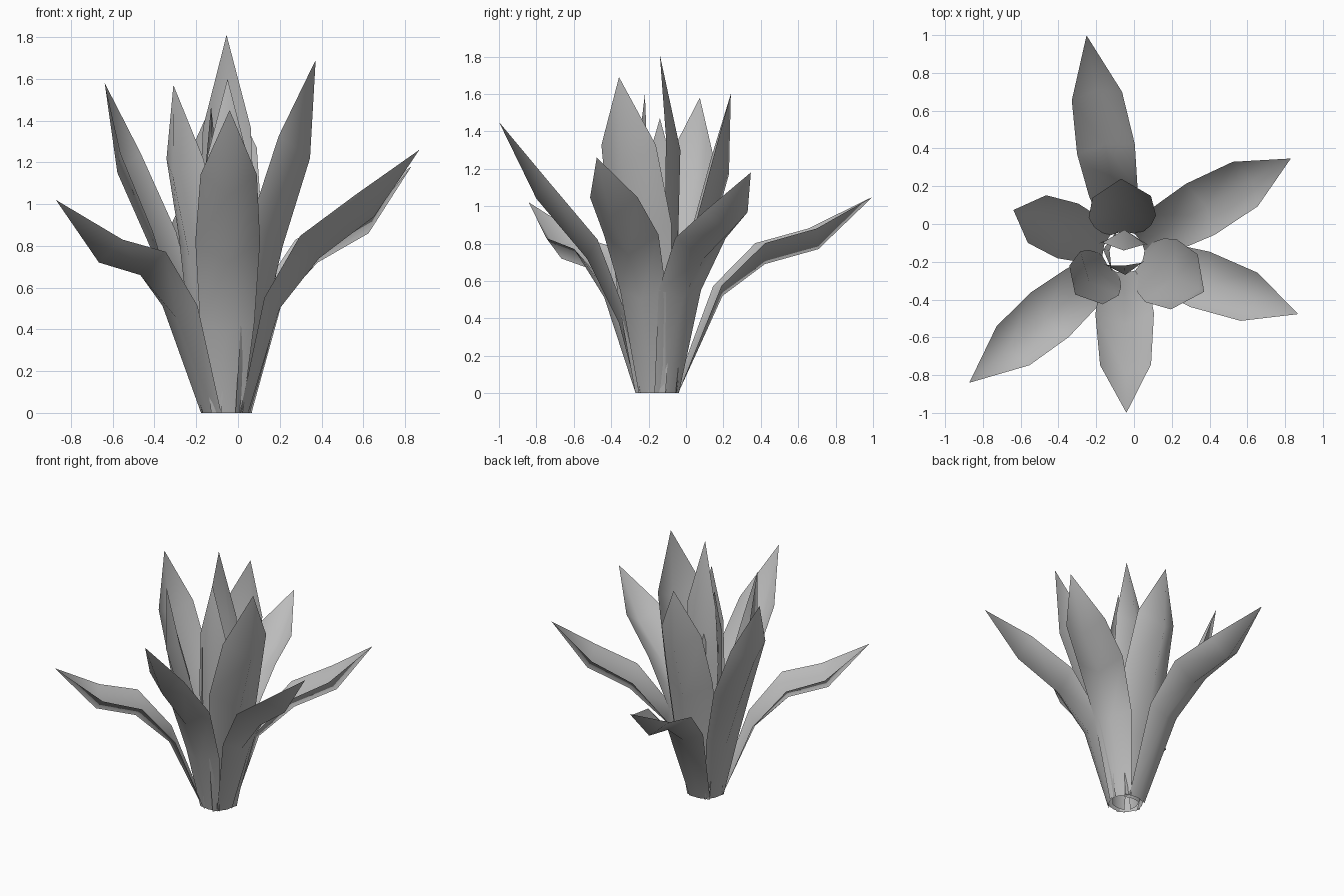
import bpy
import bmesh
from math import cos, sin, radians
from mathutils import Vector

cube = bpy.data.objects.get("Cube")
if cube:
    bpy.data.objects.remove(cube, do_unlink=True)

# One matt grey for the whole plant
grey = bpy.data.materials.new("leaf grey")
grey.use_nodes = True
colour = (0.5, 0.5, 0.5, 1)
grey.diffuse_color = colour
bsdf = grey.node_tree.nodes["Principled BSDF"]
bsdf.inputs["Base Color"].default_value = colour
bsdf.inputs["Roughness"].default_value = 0.9

CENTRE = Vector((-0.055, -0.15, 0))
UP = Vector((0, 0, 1))
HALF_WIDTHS = (0.075, 0.13, 0.155, 0.135)   # foot to shoulder
FOLDS = (0.025, 0.06, 0.115, 0.115)         # how far the rims rise


def make_leaf(name, azimuth, width, spine, foot=0.11):
    """Channelled leaf: a low keel, two raised rims and a pointed tip.
    The spine lists (distance from the centre, height) going up."""
    a = radians(azimuth)
    outward = Vector((cos(a), sin(a), 0))
    across = Vector((-sin(a), cos(a), 0))
    path = [CENTRE + outward * r + UP * z for r, z in [(foot, 0)] + spine]
    bm = bmesh.new()
    rows = []
    for i, (half, fold) in enumerate(zip(HALF_WIDTHS, FOLDS)):
        along = (path[i + 1] - path[max(i - 1, 0)]).normalized()
        inward = along.cross(across)
        if inward.dot(UP - outward) < 0:
            inward.negate()
        # Rims lean halfway between the leaf's inner side and straight up
        rim = (inward + UP).normalized() * fold * width
        if i == 0:
            rim.z = 0
        side = across * half * width
        rows.append([bm.verts.new(path[i] + offset)
                     for offset in (rim - side, Vector(), rim + side)])
    for low, high in zip(rows, rows[1:]):
        for j in range(2):
            bm.faces.new((low[j], low[j + 1], high[j + 1], high[j]))
    tip = bm.verts.new(path[-1])
    for j in range(2):
        bm.faces.new((rows[-1][j], rows[-1][j + 1], tip))
    for face in bm.faces:
        face.smooth = True
    mesh = bpy.data.meshes.new(name)
    bm.to_mesh(mesh)
    bm.free()
    mesh.materials.append(grey)
    obj = bpy.data.objects.new(name, mesh)
    bpy.context.collection.objects.link(obj)


# Outer leaves that arch away
make_leaf("back_outer_leaf", 99.7, 1, [(.35, .52), (.58, .69), (.87, .77), (1.165, 1.05)])
make_leaf("back_left_outer_leaf", 29.3, 1, [(.27, .5), (.5, .72), (.78, .86), (1.015, 1.18)])
make_leaf("front_left_outer_leaf", -19.5, 1, [(.27, .5), (.47, .74), (.75, .94), (.98, 1.26)])
make_leaf("front_right_outer_leaf", 220.2, 1, [(.32, .46), (.54, .66), (.8, .72), (1.07, 1.02)])

# Middle leaves that flare
make_leaf("front_middle_leaf", -89, 1, [(.21, .38), (.38, .72), (.65, 1.04), (.85, 1.45)])
make_leaf("right_middle_leaf", 159, 1, [(.23, .42), (.38, .77), (.56, 1.15), (.625, 1.58)])
make_leaf("left_middle_leaf", -26, 1.2, [(.2, .42), (.3, .8), (.445, 1.22), (.475, 1.69)])

# Inner leaves that stand upright
make_leaf("front_right_inner_leaf", 221, 1, [(.17, .4), (.24, .76), (.34, 1.13), (.337, 1.57)])
make_leaf("back_inner_leaf", 92, 1.15, [(.18, .4), (.27, .78), (.38, 1.17), (.39, 1.6)])
make_leaf("tall_heart_leaf", 88, .85, [(.09, .45), (.11, .9), (.12, 1.3), (.01, 1.81)], .08)
make_leaf("front_heart_leaf", -86, .7, [(.09, .4), (.11, .8), (.12, 1.18), (.07, 1.6)], .08)
make_leaf("right_heart_leaf", 172, .7, [(.09, .36), (.1, .72), (.11, 1.08), (.075, 1.47)], .08)
